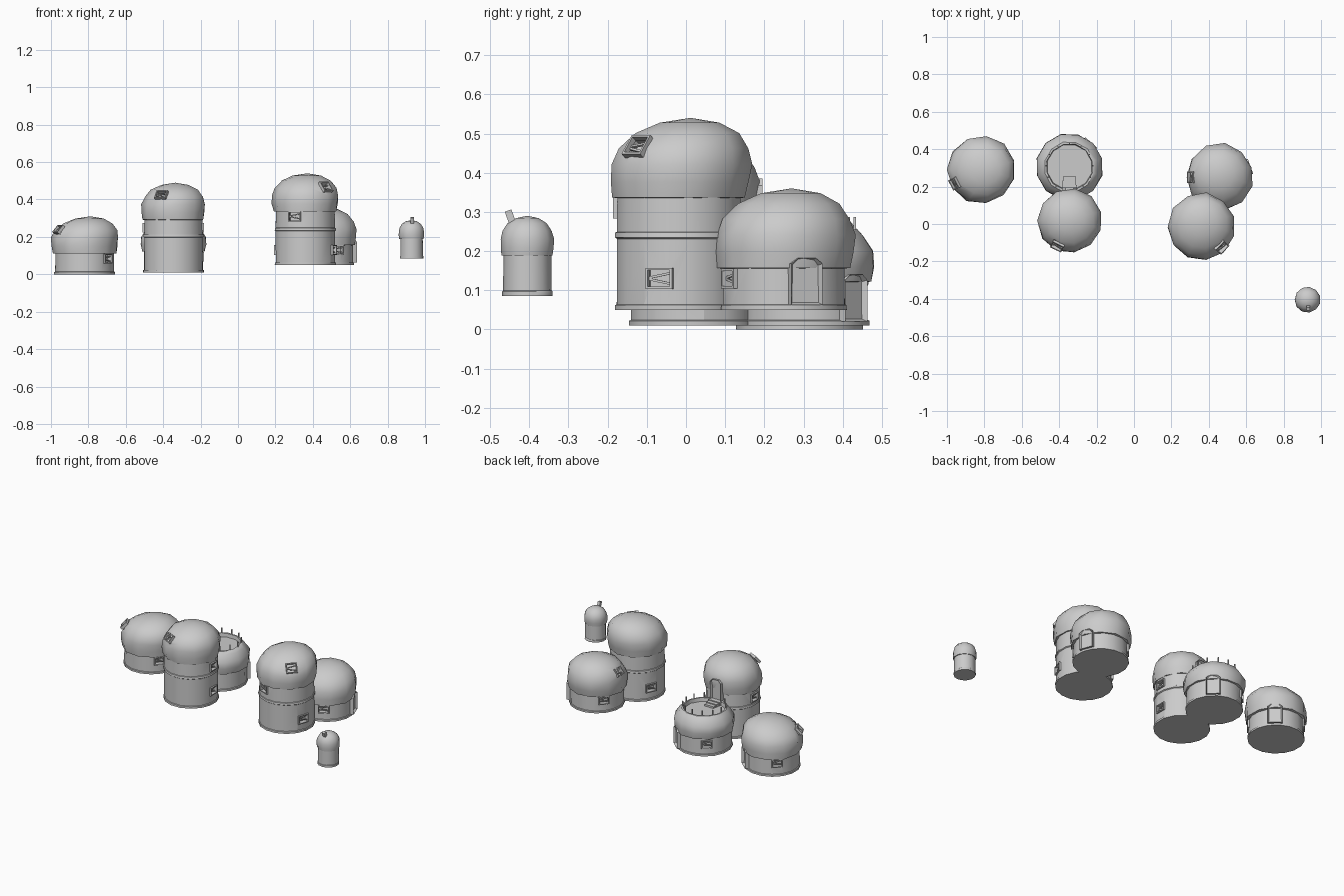
import bpy, bmesh, math, random
from math import radians, cos, sin, pi
from mathutils import Vector, Matrix

random.seed(4)
if "Cube" in bpy.data.objects:
    bpy.data.objects.remove(bpy.data.objects["Cube"], do_unlink=True)

clay = bpy.data.materials.new("clay_grey")
clay.use_nodes = True
clay.diffuse_color = (0.6, 0.6, 0.6, 1)
clay.node_tree.nodes["Principled BSDF"].inputs["Base Color"].default_value = (0.6, 0.6, 0.6, 1)


def finish(name, bm, angle=None):
    bmesh.ops.recalc_face_normals(bm, faces=bm.faces)
    mesh = bpy.data.meshes.new(name)
    bm.to_mesh(mesh)
    bm.free()
    mesh.materials.append(clay)
    ob = bpy.data.objects.new(name, mesh)
    bpy.context.collection.objects.link(ob)
    if angle:
        bpy.ops.object.select_all(action='DESELECT')
        ob.select_set(True)
        bpy.context.view_layer.objects.active = ob
        bpy.ops.object.shade_smooth_by_angle(angle=radians(angle))
    return ob


def lathe(name, centre, profile, sides, wobble=0.0, lean=(0, 0), angle=45):
    """Closed solid of revolution from (radius, z) points, with hand-moulded wobble."""
    bm = bmesh.new()
    low, high = profile[0][1], profile[-1][1]
    rings = []
    for r, z in profile:
        t = (z - low) / max(high - low, 0.01)
        ring = []
        for i in range(sides):
            a = 2 * pi * (i + 0.5) / sides
            k = r * (1 + random.uniform(-wobble, wobble))
            ring.append(bm.verts.new((centre[0] + k * cos(a) + lean[0] * t * t,
                                      centre[1] + k * sin(a) + lean[1] * t * t, z)))
        rings.append(ring)
    for a, b in zip(rings, rings[1:]):
        for i in range(sides):
            j = (i + 1) % sides
            bm.faces.new((a[i], a[j], b[j], b[i]))
    bm.faces.new(rings[0][::-1])
    bm.faces.new(rings[-1])
    bmesh.ops.remove_doubles(bm, verts=bm.verts, dist=0.0005)
    return finish(name, bm, angle)


def add_box(bm, size, place):
    bmesh.ops.create_cube(bm, size=1, matrix=place @ Matrix.Diagonal((*size, 1)))


def facing(point, az, tilt=0):
    """Local x points outward, y sideways, z up."""
    return (Matrix.Translation(point) @ Matrix.Rotation(radians(az), 4, 'Z')
            @ Matrix.Rotation(-radians(tilt), 4, 'Y'))


def cut(target, place, size):
    bm = bmesh.new()
    add_box(bm, size, place)
    cutter = finish("cutter", bm)
    cutter.hide_render = True
    mod = target.modifiers.new("opening", 'BOOLEAN')
    mod.operation, mod.solver, mod.object = 'DIFFERENCE', 'EXACT', cutter
    bpy.context.view_layer.objects.active = target
    bpy.ops.object.modifier_apply(modifier=mod.name)
    bpy.data.objects.remove(cutter, do_unlink=True)


def window(name, target, centre, r, az, z, tilt=0, w=0.06, h=0.045):
    """Recessed opening with a thin frame and bars."""
    a = radians(az)
    point = Vector((centre[0] + r * cos(a), centre[1] + r * sin(a), z))
    place = facing(point, az, tilt)
    cut(target, place, (0.05, w, h))
    bm = bmesh.new()
    t = 0.006
    for s in (-1, 1):
        add_box(bm, (0.016, t, h + t), place @ Matrix.Translation((0, s * w / 2, 0)))
        add_box(bm, (0.016, w + t, t), place @ Matrix.Translation((0, 0, s * h / 2)))
        add_box(bm, (0.006, w, t), place @ Matrix.Translation((-0.006, 0, s * h / 6))
                @ Matrix.Rotation(0.2 * s, 4, 'X'))
    finish(name, bm)


def door(name, target, centre, r, az, z, w=0.085, h=0.12, depth=0.02):
    """Raised door surround with clipped upper corners, and a recessed panel."""
    a = radians(az)
    place = facing(Vector((centre[0] + r * cos(a), centre[1] + r * sin(a), z)), az)
    outline = [(-.5, 0), (.5, 0), (.5, .88), (.28, 1), (-.28, 1), (-.5, .88)]
    bm = bmesh.new()
    face = bm.faces.new([bm.verts.new((depth / 2, y * w, v * h)) for y, v in outline])
    solid = bmesh.ops.extrude_face_region(bm, geom=[face])
    back = [v for v in solid["geom"] if isinstance(v, bmesh.types.BMVert)]
    bmesh.ops.translate(bm, verts=back, vec=(-depth - 0.03, 0, 0))
    bm.normal_update()
    front = max(bm.faces, key=lambda f: f.calc_center_median().x)
    bmesh.ops.inset_region(bm, faces=[front], thickness=0.009, depth=0)
    bmesh.ops.translate(bm, verts=front.verts, vec=(-0.014, 0, 0))
    bmesh.ops.transform(bm, matrix=place, verts=bm.verts)
    finish(name, bm)


def wall(name, centre, r, low, high, seam=None):
    profile = [(r * 1.02, low), (r * 1.02, low + 0.012), (r * 0.99, low + 0.014)]
    if seam:
        profile += [(r * 0.99, seam - 0.004), (r * 1.025, seam), (r * 1.015, seam + 0.012), (r * 0.99, seam + 0.014)]
    profile += [(r * 0.98, high + 0.01)]
    return lathe(name, centre, profile, 16, 0.004, angle=35)


DOME = [(0.9, 0), (0.98, 0.01), (1.02, 0.2), (1.03, 0.42), (0.95, 0.62), (0.76, 0.81), (0.44, 0.94), (0, 1)]


def dome(name, centre, r, low, high, lean=(0, 0)):
    profile = [(r * k, low + t * (high - low)) for k, t in DOME]
    return lathe(name, centre, profile, 11, 0.022, lean, 50)


# Lone low hut
c = (-0.82, 0.29)
w = wall("lone_hut_wall", c, 0.162, 0.0, 0.11)
d = dome("lone_hut_dome", c, 0.177, 0.11, 0.31, (0.03, 0))
window("lone_hut_front_window", w, c, 0.157, -38, 0.083)
window("lone_hut_back_window", w, c, 0.157, 135, 0.083)
window("lone_hut_dome_window", d, c, 0.158, 208, 0.24, 42, 0.055, 0.045)
door("lone_hut_door", w, c, 0.165, 48, 0.012)

# Left tower
c = (-0.345, 0.015)
w = wall("left_tower_wall", c, 0.16, 0.01, 0.295, 0.2)
d = dome("left_tower_dome", c, 0.167, 0.29, 0.49, (0.01, 0.01))
for i, (az, z) in enumerate([(0, 0.095), (0, 0.25), (178, 0.25)]):
    window(f"left_tower_window_{i + 1}", w, c, 0.156, az, z)
window("left_tower_dome_window", d, c, 0.148, 244, 0.425, 40, 0.06, 0.045)
door("left_tower_roof_door", w, c, 0.165, 90, 0.235, 0.075, 0.15, 0.03)

# Terrace hut with an open flat roof
c = (-0.345, 0.305)
w = wall("terrace_hut_wall", c, 0.163, 0.01, 0.125)
d = lathe("terrace_roof", c, [(0.155, 0.12), (0.172, 0.122), (0.18, 0.16), (0.178, 0.2), (0.15, 0.24),
                              (0.136, 0.255), (0.125, 0.255), (0.122, 0.232)], 12, 0.012, angle=45)
window("terrace_hut_window", w, c, 0.157, 130, 0.085)
door("terrace_hut_door", w, c, 0.165, 48, 0.02)
bm = bmesh.new()
for i in range(11):
    a = radians(-55 + i * 29)
    add_box(bm, (0.006, 0.006, 0.055), Matrix.Translation((c[0] + 0.126 * cos(a), c[1] + 0.126 * sin(a), 0.26)))
finish("roof_posts", bm)
bm = bmesh.new()
for i in range(3):
    add_box(bm, (0.08 - 0.008 * i, 0.028, 0.03 - 0.008 * i),
            Matrix.Translation((c[0], 0.195 + 0.024 * i, 0.24 - 0.002 * i)))
finish("roof_steps", bm)

# Right tower
c = (0.36, -0.018)
w = wall("right_tower_wall", c, 0.163, 0.05, 0.345, 0.235)
d = dome("right_tower_dome", c, 0.175, 0.335, 0.54, (0.01, 0.03))
for i, (az, z) in enumerate([(-18, 0.13), (249, 0.31), (155, 0.13)]):
    window(f"right_tower_window_{i + 1}", w, c, 0.159, az, z, 0, 0.065, 0.048)
window("right_tower_dome_window", d, c, 0.152, -44, 0.467, 38, 0.06, 0.055)

# Low hut behind the right tower
c = (0.46, 0.25)
w = wall("right_hut_wall", c, 0.16, 0.05, 0.16)
d = dome("right_hut_dome", c, 0.173, 0.155, 0.36, (0, 0.02))
window("right_hut_front_window", w, c, 0.156, -62, 0.13)
window("right_hut_back_window", w, c, 0.156, 140, 0.13)
window("right_hut_dome_window", d, c, 0.155, 180, 0.285, 40, 0.055, 0.045)
door("right_hut_door", w, c, 0.163, 20, 0.062)

# Small silo with a leaning chimney
c = (0.928, -0.405)
lathe("silo_wall", c, [(0.064, 0.085), (0.064, 0.097), (0.062, 0.099), (0.061, 0.2)], 14, 0.004, angle=40)
dome("silo_dome", c, 0.067, 0.188, 0.29)
bm = bmesh.new()
add_box(bm, (0.018, 0.018, 0.06), Matrix.Translation((0.932, -0.444, 0.275)) @ Matrix.Rotation(0.35, 4, 'X'))
finish("silo_chimney", bm)
